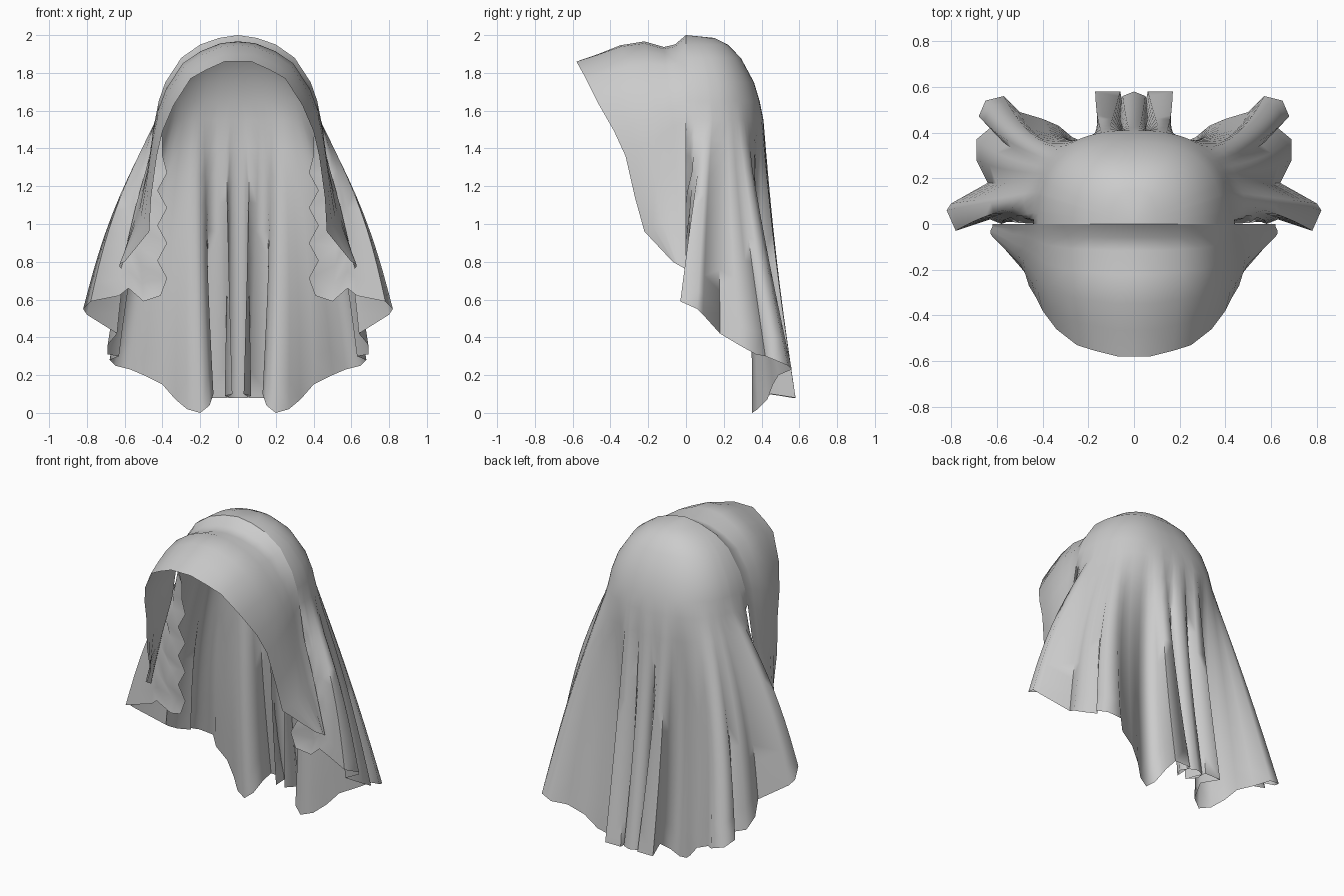
import bpy, bmesh
from math import sin, cos, pi, radians
from mathutils import Vector

cube = bpy.data.objects.get("Cube")
if cube:
    bpy.data.objects.remove(cube, do_unlink=True)

cloth = bpy.data.materials.new("grey_cloth")
cloth.use_nodes = True
grey = (0.6, 0.6, 0.6, 1)
cloth.diffuse_color = grey
cloth.node_tree.nodes["Principled BSDF"].inputs["Base Color"].default_value = grey


def sheet(name, rows, crease):
    """Skin a list of point rows, then mirror the half across x."""
    bm = bmesh.new()
    grid = [[bm.verts.new(p) for p in row] for row in rows]
    for upper, lower in zip(grid, grid[1:]):
        for i in range(len(upper) - 1):
            bm.faces.new((upper[i], lower[i], lower[i + 1], upper[i + 1]))
    bmesh.ops.remove_doubles(bm, verts=bm.verts, dist=0.0005)
    bmesh.ops.recalc_face_normals(bm, faces=bm.faces)
    mesh = bpy.data.meshes.new(name)
    bm.to_mesh(mesh)
    bm.free()
    mesh.materials.append(cloth)
    obj = bpy.data.objects.new(name, mesh)
    bpy.context.collection.objects.link(obj)
    mirror = obj.modifiers.new("mirror", "MIRROR")
    mirror.use_clip = True
    bpy.ops.object.select_all(action="DESELECT")
    obj.select_set(True)
    bpy.context.view_layer.objects.active = obj
    bpy.ops.object.modifier_apply(modifier="mirror")
    bpy.ops.object.shade_smooth_by_angle(angle=radians(crease))


# Hem of the back drape, from the centre pleat round to the front edge
hem = [Vector(p) for p in (
    (0, .58, .08), (.05, .56, .08), (.07, .5, .09), (.03, .43, .1),
    (.06, .58, .08), (.17, .58, .08), (.13, .45, .1), (.15, .37, .04),
    (.2, .35, 0), (.27, .38, .02), (.33, .43, .07), (.4, .46, .15),
    (.5, .49, .2), (.57, .56, .23), (.65, .54, .25), (.68, .47, .28),
    (.63, .42, .3), (.69, .37, .31), (.69, .28, .36), (.64, .18, .42),
    (.8, .09, .52), (.82, .06, .55), (.78, -.03, .59), (.63, .02, .62),
    (.58, 0, .66), (.5, .03, .59), (.41, 0, .62))]

# Share of the cloth's width reached at each hem point
reach = [0]
for a, b in zip(hem, hem[1:]):
    reach.append(reach[-1] + (b - a).length)
angles = [pi / 2 * (r / reach[-1]) ** .88 for r in reach]


def dome_point(angle, z, half_width, depth):
    n = 2.5
    r = ((sin(angle) / half_width) ** n + (abs(cos(angle)) / depth) ** n) ** (-1 / n)
    return Vector((r * sin(angle), r * cos(angle), z))


# Crown levels: height, half width, depth
crown = ((1.985, .1, .15), (1.95, .2, .22), (1.88, .3, .29),
         (1.75, .385, .36), (1.65, .42, .39), (1.55, .44, .41))
apex = Vector((0, 0, 2))
rows = [[apex] * len(hem)]
rows += [[dome_point(a, *level) for a in angles] for level in crown]

# Folds spread from the crown to the hem, swelling at the sides
STEPS = 10
shoulder = rows[-1]
for s in range(1, STEPS + 1):
    t = s / STEPS
    row = [top.lerp(end, t) for top, end in zip(shoulder, hem)]
    for p, a in zip(row, angles):
        p.x += .045 * sin(pi * t) * sin(a) ** 2
        p.y -= .015 * sin(pi * t) * cos(a)
    if s < STEPS:                            # ruffled front edge
        wave = (-1) ** s if s > 2 else 0
        row[-1].x = .4 + .025 * wave
        row[-2].y -= .02 * wave
    rows.append(row)
sheet("back_drape", rows, 75)

# Front hood, from the crown's front arch to the open rim
seam = [apex] + [Vector((w, 0, z)) for z, w, d in crown]
seam += [Vector(p) for p in ((.47, 0, 1.35), (.54, 0, 1.1), (.62, 0, .76))]
rim = [Vector(p) for p in (
    (0, -.58, 1.86), (.07, -.58, 1.86), (.17, -.555, 1.815), (.25, -.53, 1.77),
    (.34, -.46, 1.63), (.4, -.38, 1.49), (.43, -.32, 1.36), (.46, -.27, 1.14),
    (.47, -.22, .96), (.6, -.07, .8))]
# Position between seam and rim, swell on top, swell at the sides
swell = ((0, 0, 0), (.1, -.035, 0), (.2, -.035, .005), (.38, .02, .015),
         (.6, .03, .02), (.8, .012, .015), (1, 0, 0))
rows = []
for v, top, side in swell:
    row = []
    for i, (a, b) in enumerate(zip(seam, rim)):
        turn = min(i / 5, 1) * pi / 2
        row.append(a.lerp(b, v) + Vector((sin(turn) * side, 0, cos(turn) * top)))
    rows.append(row)
sheet("front_hood", rows, 75)
